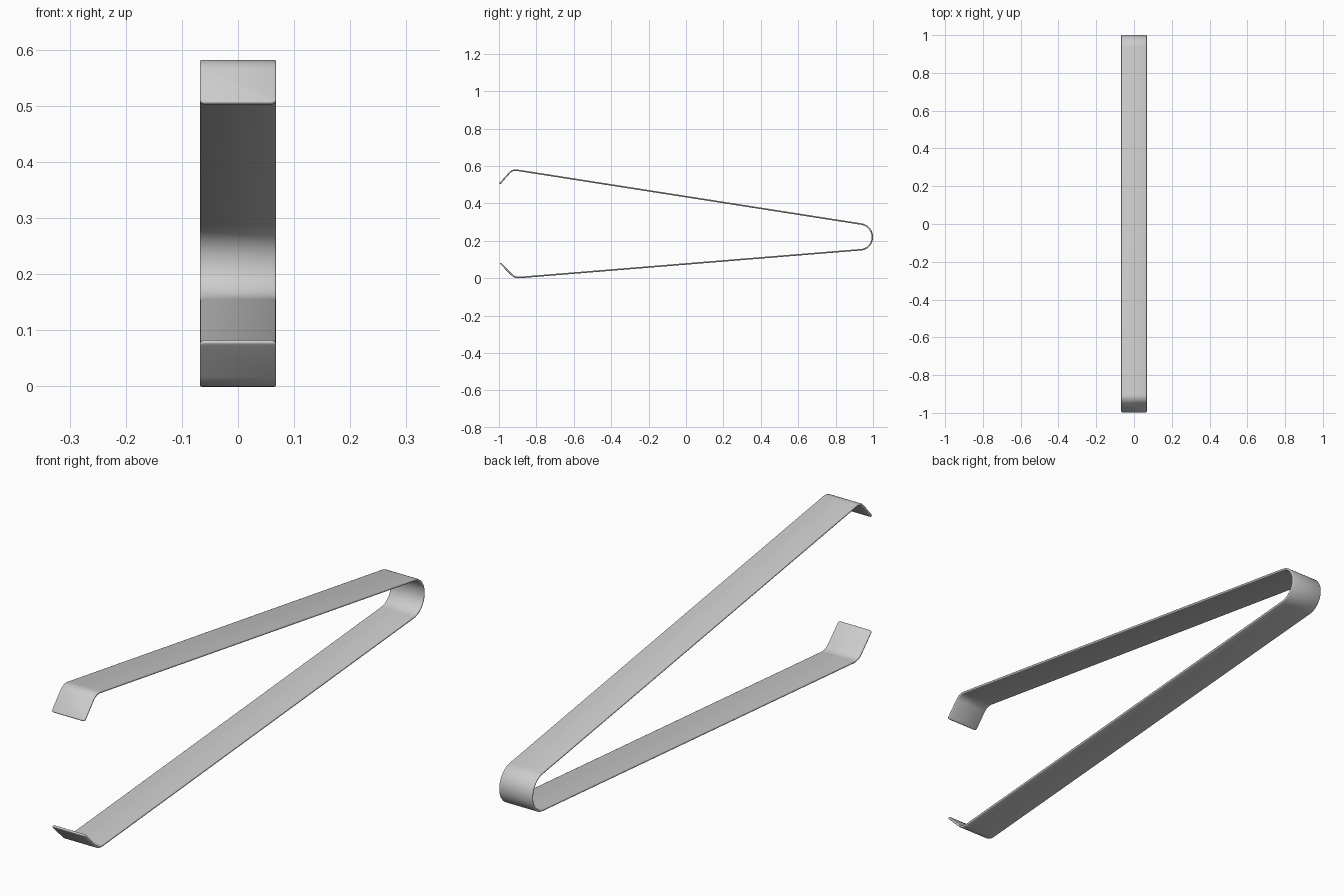
import bpy, bmesh, math
from mathutils import Vector

if "Cube" in bpy.data.objects:
    bpy.data.objects.remove(bpy.data.objects["Cube"])

HALF_W = 0.068
THICK = 0.008

# Centreline of the bent strip: (y, z, bend radius)
PATH = [(-0.996, 0.504, 0), (-0.928, 0.581, 0.045), (0.996, 0.280, 0.069),
        (0.996, 0.157, 0.066), (-0.915, 0.0015, 0.055), (-0.994, 0.081, 0)]


def fillet(a, b, c, r, n):
    """Arc of radius r replacing corner b."""
    u, v = (a - b).normalized(), (c - b).normalized()
    half = u.angle(v) / 2
    p, q = b + u * r / math.tan(half), b + v * r / math.tan(half)
    centre = b + (u + v).normalized() * r / math.sin(half)
    d0, d1 = p - centre, q - centre
    ang = d0.angle(d1)
    return [centre + (d0 * math.sin((1 - i / n) * ang) + d1 * math.sin(i / n * ang)) / math.sin(ang)
            for i in range(n + 1)]


corners = [Vector((0, y, z)) for y, z, _ in PATH]
line = [corners[0]]
for i in range(1, len(PATH) - 1):
    line += fillet(corners[i - 1], corners[i], corners[i + 1], PATH[i][2], 12)
line.append(corners[-1])

# Flat strip swept along the centreline
bm = bmesh.new()
rows = [[bm.verts.new((x, p.y, p.z)) for x in (-HALF_W, HALF_W)] for p in line]
for (a, b), (c, d) in zip(rows, rows[1:]):
    bm.faces.new((a, b, d, c))

# Rounded corners at both gripping tips
bmesh.ops.bevel(bm, geom=rows[0] + rows[-1], offset=0.008, segments=4,
                profile=0.5, affect='VERTICES')
bmesh.ops.recalc_face_normals(bm, faces=bm.faces)
mesh = bpy.data.meshes.new("tongs_strip")
bm.to_mesh(mesh)
bm.free()
tongs = bpy.data.objects.new("tongs_strip", mesh)
bpy.context.collection.objects.link(tongs)

# Sheet thickness and softened edges
solid = tongs.modifiers.new("thickness", 'SOLIDIFY')
solid.thickness = THICK
solid.offset = 0
solid.use_even_offset = True
soft = tongs.modifiers.new("soft_edges", 'BEVEL')
soft.width = 0.003
soft.segments = 2
soft.limit_method = 'ANGLE'
soft.angle_limit = math.radians(50)

bpy.context.view_layer.objects.active = tongs
tongs.select_set(True)
bpy.ops.object.shade_smooth_by_angle(angle=math.radians(35))
